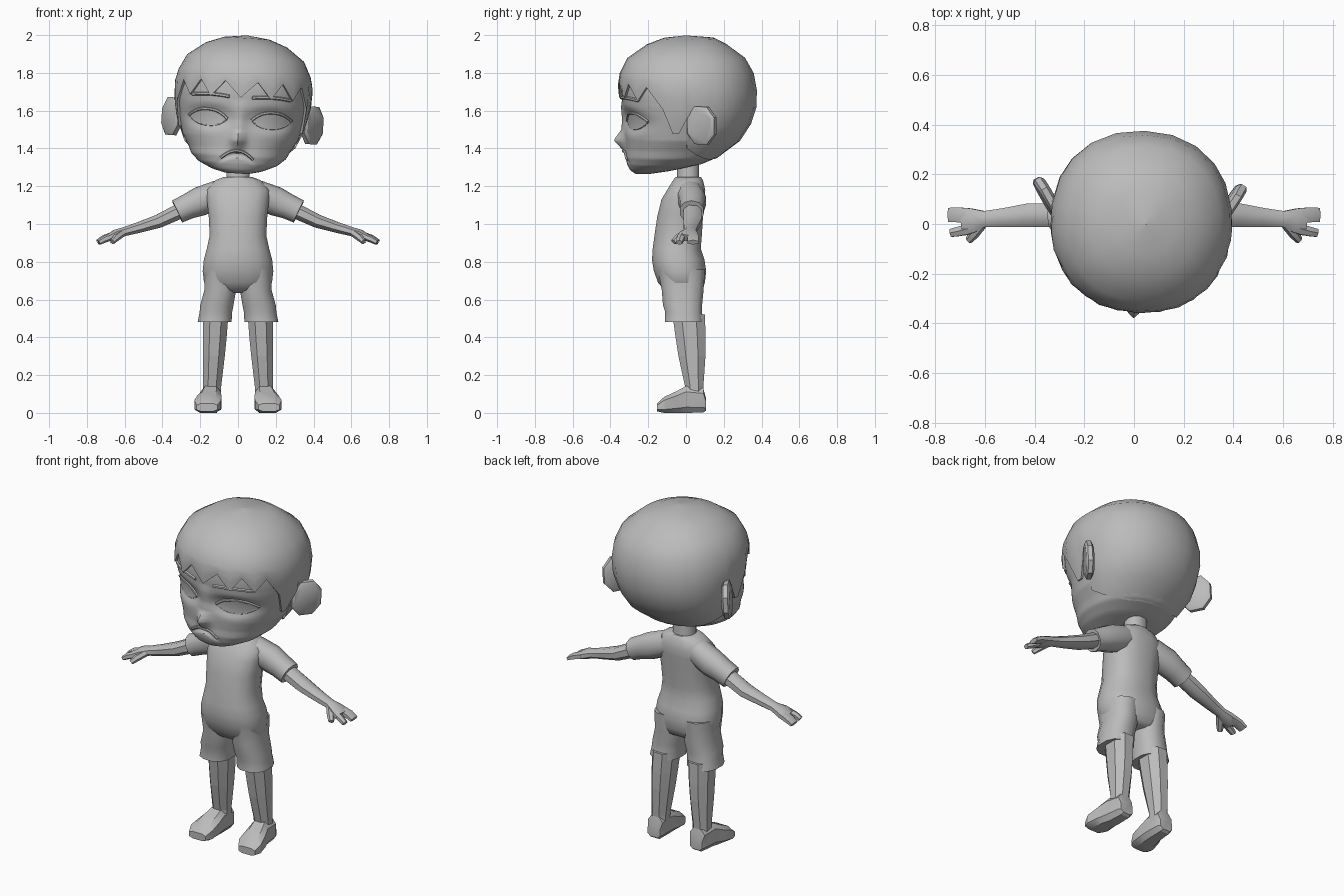
import bpy, bmesh
from math import sin, cos, pi, radians, exp
from mathutils import Vector, Matrix

if "Cube" in bpy.data.objects:
    bpy.data.objects.remove(bpy.data.objects["Cube"])

GREY = (0.5, 0.5, 0.5, 1)
grey = bpy.data.materials.new("plain grey")
grey.use_nodes = True
grey.diffuse_color = GREY
grey.node_tree.nodes["Principled BSDF"].inputs["Base Color"].default_value = GREY

# The head leans a little to one side and turns slightly
TILT = (Matrix.Translation((0, 0, 1.27)) @ Matrix.Rotation(radians(-2), 4, 'Z')
        @ Matrix.Rotation(radians(3.8), 4, 'Y') @ Matrix.Translation((0, 0, -1.27)))


def finish(name, bm, angle=40, tilt=False, thick=0):
    bmesh.ops.remove_doubles(bm, verts=bm.verts, dist=1e-5)
    bmesh.ops.recalc_face_normals(bm, faces=bm.faces)
    if tilt:
        bm.transform(TILT)
    me = bpy.data.meshes.new(name)
    bm.to_mesh(me)
    bm.free()
    ob = bpy.data.objects.new(name, me)
    bpy.context.collection.objects.link(ob)
    me.materials.append(grey)
    if thick:
        mod = ob.modifiers.new("thickness", 'SOLIDIFY')
        mod.thickness, mod.offset = thick, -1
        bpy.context.view_layer.objects.active = ob
        bpy.ops.object.modifier_apply(modifier=mod.name)
    if angle:
        ob.data.shade_smooth()
        ob.data.set_sharp_from_angle(angle=radians(angle))
    return ob


def skin_rows(rows, closed=True, caps=True):
    """Bridge equal rows of points with quads."""
    bm = bmesh.new()
    vs = [[bm.verts.new(p) for p in r] for r in rows]
    n = len(rows[0])
    for a, b in zip(vs, vs[1:]):
        for i in range(n if closed else n - 1):
            j = (i + 1) % n
            bm.faces.new((a[i], a[j], b[j], b[i]))
    if caps:
        bm.faces.new(vs[0])
        bm.faces.new(vs[-1])
    return bm


def sgnpow(v, e):
    return (1 if v >= 0 else -1) * abs(v) ** e


def ring(c, u, v, n=12, p=2.2):
    """Rounded-square section about c, spanned by u and v."""
    k = cos(pi / n) ** (-2 / p)
    angles = [2 * pi * (i + .5) / n for i in range(n)]
    return [Vector(c) + Vector(u) * k * sgnpow(sin(a), 2 / p)
            + Vector(v) * k * sgnpow(cos(a), 2 / p) for a in angles]


def upright(name, rows, side=1, n=12, p=2.2, angle=40):
    """Loft of (z, x centre, half width, y front, y back) rows."""
    return finish(name, skin_rows([ring((side * x, (f + b) / 2, z), (w, 0, 0), (0, (b - f) / 2, 0), n, p)
                                   for z, x, w, f, b in rows]), angle)


def limb(name, pts, side=1, n=8, angle=40, tilt=False):
    """Tube through (x, y, z, height radius, depth radius) points."""
    rows = []
    for i, (x, y, z, h, r) in enumerate(pts):
        a, b = pts[max(i - 1, 0)], pts[min(i + 1, len(pts) - 1)]
        d = (Vector(b[:3]) - Vector(a[:3])).normalized()
        u = Vector((-d.z, 0, d.x)).normalized()
        rows.append(ring((x, y, z), u * h, d.cross(u) * r, n))
    bm = skin_rows(rows)
    bm.transform(Matrix.Scale(side, 4, (1, 0, 0)))
    return finish(name, bm, angle, tilt)


def lookup(table, t):
    """Linear interpolation in rows sorted by their first entry."""
    if t <= table[0][0]:
        return table[0][1:]
    for a, b in zip(table, table[1:]):
        if t <= b[0]:
            k = (t - a[0]) / (b[0] - a[0])
            return [p + (q - p) * k for p, q in zip(a[1:], b[1:])]
    return table[-1][1:]


# Head outline: height, half width, front, back
HEAD = [(1.268, .06, -.27, -.18), (1.285, .13, -.295, -.07), (1.32, .21, -.315, .09),
        (1.36, .26, -.328, .19), (1.46, .32, -.335, .31), (1.55, .345, -.337, .355),
        (1.64, .362, -.35, .38), (1.735, .366, -.36, .375), (1.8, .35, -.35, .36),
        (1.88, .31, -.31, .315), (1.95, .215, -.21, .22), (1.985, .12, -.12, .155),
        (2.0, .001, 0, .002)]
NOSE = [(1.375, 0), (1.4, .025), (1.44, .06), (1.455, .055), (1.5, .02), (1.62, .01), (1.66, 0)]
P = 2.2


def section(z, inset=0):
    w, f, b = lookup(HEAD, z)
    off = inset * min(max((z - 1.3) / .1, 0), 1)
    return w - off, (f + b) / 2, (b - f) / 2 - off


def relief(x, z):
    """Nose, eye sockets and the hollow of the mouth."""
    nose = lookup(NOSE, z)[0] * exp(-(x / .034) ** 2)
    r = ((abs(x) - .165) / .125) ** 2 + ((z - 1.557) / .06) ** 2
    m = (x / .085) ** 2 + ((z - 1.368 + .035 * (x / .085) ** 2) / .014) ** 2
    return .022 * exp(-r * r) + .016 * exp(-m * m) - nose


def head_point(a, z, inset=0):
    w, yc, d = section(z, inset)
    x, y = w * sgnpow(sin(a), 2 / P), -d * sgnpow(cos(a), 2 / P)
    if inset and y < 0:
        y += relief(x, z) * min(1, -3 * y / d)
    return Vector((x, yc + y, z))


def face_y(x, z):
    w, yc, d = section(z, .014)
    return yc - d * (1 - min(abs(x / w), 1) ** P) ** (1 / P) + relief(x, z)


# Face and skull
heights = [1.268 + .0075 * i for i in range(56)] + [1.75, 1.82, 1.9]
finish("head", skin_rows([[head_point(radians(a), z, .014) for a in range(0, 360, 3)]
                          for z in heights]), 45, True)

# Hair cap with zigzag fringe, sideburns and a low back edge
EDGE = [(0, 1.67), (12, 1.755), (24, 1.67), (35, 1.755), (47, 1.67), (58, 1.745), (72, 1.63),
        (82, 1.5), (87, 1.5), (92, 1.6), (98, 1.42), (115, 1.38), (130, 1.36), (147, 1.35),
        (164, 1.35), (180, 1.35)]
columns = EDGE + [(360 - a, z) for a, z in EDGE[-2:0:-1]]
levels = [2.0, 1.985, 1.95, 1.88, 1.8]
rows = [[head_point(radians(a), z) for a, _ in columns] for z in levels]
rows += [[head_point(radians(a), 1.8 + (e - 1.8) * k / 5) for a, e in columns] for k in range(1, 6)]
finish("hair", skin_rows(rows, caps=False), 35, True, .016)


def face_line(name, pts, radius, lift=0):
    limb(name, [(x, face_y(x, z) - lift, z, radius, radius) for x, z in pts], n=6, tilt=True)


US = [i / 6 - 1 for i in range(13)]
for s, tag in ((1, "left"), (-1, "right")):
    # Eye, lids and brow
    def lid(u, v):
        return s * (.168 + .104 * u), 1.557 + .004 * u + v * .043 * (1 - abs(u) ** 2.4)
    grid = []
    for v in (-1, -.5, 0, .5, 1):
        grid.append([])
        for u in US:
            x, z = lid(u, v)
            grid[-1].append((x, face_y(x, z) - .004 - .004 * (1 - v * v) * (1 - u * u), z))
    finish(tag + "_eye", skin_rows(grid, False, False), 60, True)
    face_line(tag + "_upper_lid", [lid(u, 1) for u in US], .007, .003)
    face_line(tag + "_lower_lid", [lid(u, -1) for u in US], .004)
    face_line(tag + "_brow", [(s * (.06 + .2 * t), 1.672 + .03 * t * (1 - t)) for t in
                              (0, .2, .4, .6, .8, 1)], .008, .002)

    # Ear: a slab swept outwards and back
    e, nrm = Vector((s * .045, .073, 0)), Vector((s * .85, -.52, 0))
    mid = Vector((s * .372, .097, 1.547))
    finish(tag + "_ear", skin_rows([ring(mid + nrm * t, e * k, (0, 0, .1 * k), 8)
                                    for t, k in ((-.024, .8), (-.012, 1), (.012, 1), (.022, .85))]),
           35, True)

    # Sleeve, arm and hand
    limb(tag + "_sleeve", [(.1, .02, 1.16, .07, .07), (.2, .035, 1.12, .074, .07),
                           (.26, .033, 1.095, .065, .064), (.322, .03, 1.066, .061, .062)], s, 10)
    limb(tag + "_arm", [(.28, .035, 1.082, .042, .047), (.42, .035, 1.015, .036, .048),
                        (.52, .026, .983, .029, .038), (.6, .02, .96, .024, .032),
                        (.645, .014, .945, .026, .048), (.69, .008, .926, .018, .055)], s)
    limb(tag + "_fingers", [(.66, .032, .938, .019, .031), (.71, .037, .922, .017, .03),
                            (.745, .037, .903, .012, .028)], s, 6)
    limb(tag + "_forefinger", [(.66, -.018, .936, .018, .02), (.705, -.03, .92, .016, .019),
                               (.736, -.036, .902, .012, .016)], s, 6)
    limb(tag + "_thumb", [(.615, -.002, .95, .018, .02), (.645, -.04, .927, .017, .019),
                          (.665, -.065, .905, .012, .014)], s, 6)

    # Shorts leg, faceted leg and shoe
    upright(tag + "_shorts_leg", [(.76, .095, .085, -.15, .1), (.65, .094, .084, -.128, .093),
                                  (.57, .112, .088, -.122, .085), (.535, .117, .086, -.11, .085),
                                  (.48, .124, .09, -.112, .09)], s, 12, 2.4)
    upright(tag + "_leg", [(.52, .118, .067, -.072, .1), (.4, .123, .063, -.055, .104),
                           (.3, .128, .058, -.04, .103), (.14, .137, .048, -.005, .092),
                           (.06, .138, .046, -.005, .09)], s, 8, 2.2, 0)
    shoe = [(.106, .14, .04, .012, .075), (.092, .14, .048, .002, .13), (0, .144, .054, 0, .142),
            (-.05, .152, .064, 0, .115), (-.115, .16, .071, 0, .085), (-.153, .164, .055, .008, .05)]
    finish(tag + "_shoe", skin_rows([ring((s * x, y, (a + b) / 2), (w, 0, 0), (0, 0, (b - a) / 2), 8, 3.2)
                                     for y, x, w, a, b in shoe]), 30)

# Downturned upper lip
ts = [i / 5 - 1 for i in range(11)]
face_line("upper_lip", [(.085 * t, 1.388 - .042 * t * t) for t in ts], .007, .002)

# Neck and body
upright("neck", [(1.2, 0, .07, -.05, .075), (1.25, 0, .062, -.048, .07), (1.33, 0, .062, -.045, .068)])
upright("body", [(1.25, 0, .072, -.055, .078), (1.232, 0, .12, -.068, .09), (1.18, 0, .168, -.1, .102),
                 (1.13, 0, .165, -.13, .1), (1.04, 0, .155, -.152, .09), (.94, 0, .15, -.167, .084),
                 (.87, 0, .165, -.176, .078), (.81, 0, .181, -.18, .098), (.75, 0, .187, -.17, .107),
                 (.69, 0, .18, -.148, .1), (.65, 0, .15, -.115, .085), (.635, 0, .1, -.08, .06)], 1, 16, 2.4)
